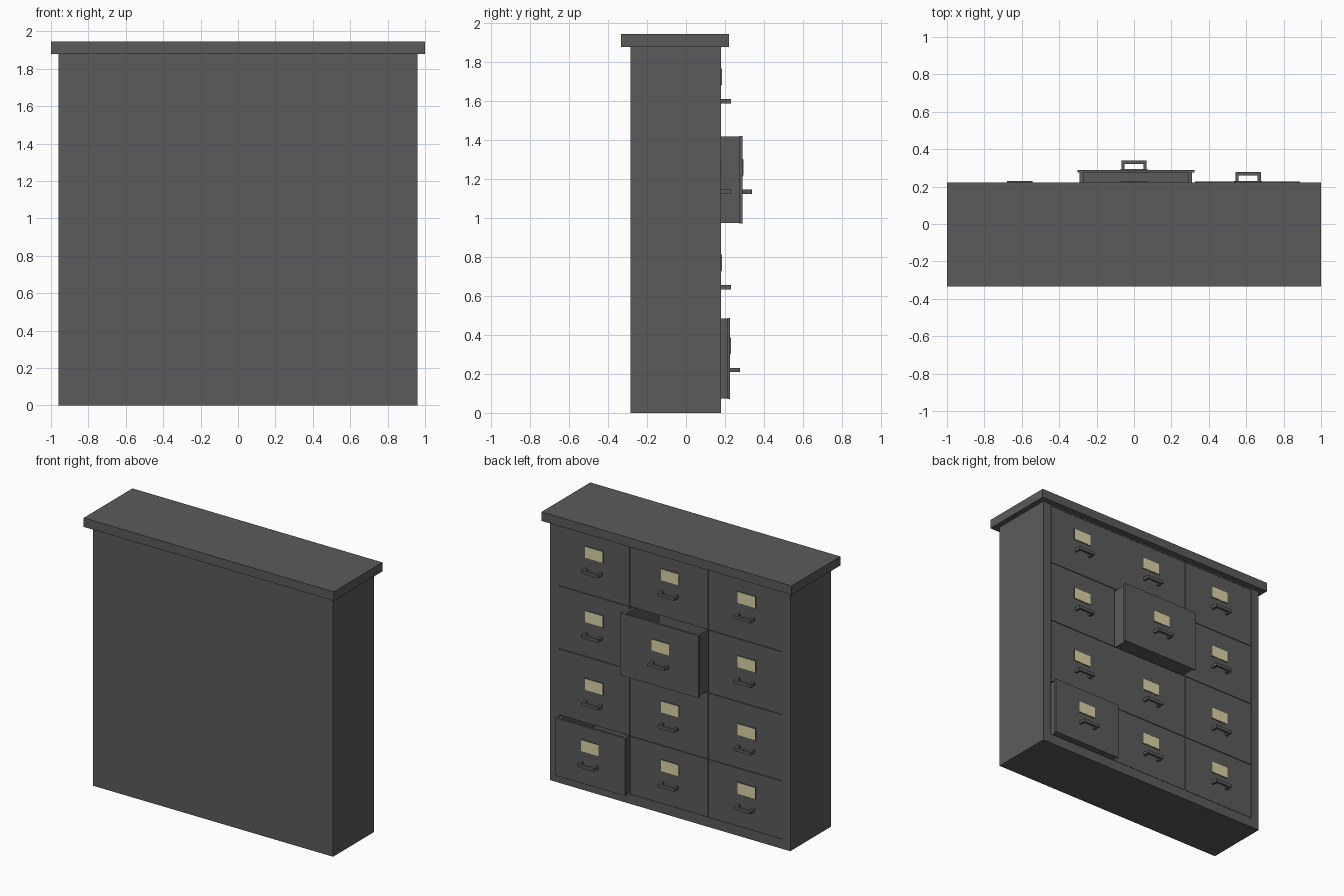
import bpy
import bmesh
from mathutils import Matrix, Vector

cube = bpy.data.objects.get("Cube")
if cube:
    bpy.data.objects.remove(cube, do_unlink=True)


def material(name, rgb):
    m = bpy.data.materials.new(name)
    m.use_nodes = True
    m.diffuse_color = (*rgb, 1)
    m.node_tree.nodes["Principled BSDF"].inputs["Base Color"].default_value = (*rgb, 1)
    return m


GREY = material("dark grey metal", (0.105, 0.105, 0.105))
CARD = material("cream card", (0.72, 0.66, 0.38))


def boxes(name, mat, *spans):
    """One object from boxes, each given as (x0, x1, y0, y1, z0, z1)."""
    bm = bmesh.new()
    for x0, x1, y0, y1, z0, z1 in spans:
        centre = Vector((x0 + x1, y0 + y1, z0 + z1)) / 2
        size = Matrix.Diagonal((x1 - x0, y1 - y0, z1 - z0, 1))
        bmesh.ops.create_cube(bm, size=1, matrix=Matrix.Translation(centre) @ size)
    mesh = bpy.data.meshes.new(name)
    bm.to_mesh(mesh)
    bm.free()
    mesh.materials.append(mat)
    obj = bpy.data.objects.new(name, mesh)
    bpy.context.collection.objects.link(obj)
    return obj


# Cabinet shell, open on the drawer side
BACK, FACE, HEIGHT = -0.285, 0.18, 1.88
COLUMNS = [(-0.895, -0.305, -0.61), (-0.305, 0.325, 0.0), (0.325, 0.89, 0.61)]
ROWS = [(0.07, 0.49, 0.22), (0.49, 0.97, 0.645), (0.97, 1.425, 1.135), (1.425, 1.87, 1.60)]
boxes("cabinet_shell", GREY,
      (-0.96, 0.96, BACK, BACK + 0.03, 0, HEIGHT),
      (-0.96, -0.895, BACK + 0.03, FACE, 0, HEIGHT),
      (0.89, 0.96, BACK + 0.03, FACE, 0, HEIGHT),
      (-0.895, 0.89, BACK + 0.03, FACE, 0, 0.07),
      (-0.895, 0.89, BACK + 0.03, FACE, 1.87, HEIGHT))
boxes("top_slab", GREY, (-1, 1, -0.335, 0.222, HEIGHT, 1.945))


# Drawer: front plate, open box, pull handle and card label
def drawer(name, x0, x1, z0, z1, cx, hz, pull):
    g, wall, plate = 0.002, 0.02, 0.015
    f = FACE + pull
    back, inner = f - 0.42, f - plate
    l, r, b, t = x0 + 0.014, x1 - 0.014, z0 + 0.004, z1 - 0.006
    boxes(name + "_box", GREY,
          (x0 + g, x1 - g, inner, f, z0 + g, z1 - g),
          (l, l + wall, back, inner, b, t),
          (r - wall, r, back, inner, b, t),
          (l + wall, r - wall, back, inner, b, b + wall),
          (l + wall, r - wall, back, back + wall, b + wall, t))
    h, bar = 0.068, 0.018
    boxes(name + "_handle", GREY,
          (cx - h, cx + h, f + 0.032, f + 0.05, hz - 0.011, hz + 0.011),
          (cx - h, cx - h + bar, f, f + 0.032, hz - 0.011, hz + 0.011),
          (cx + h - bar, cx + h, f, f + 0.032, hz - 0.011, hz + 0.011))
    lz = hz + 0.125
    boxes(name + "_label_frame", GREY, (cx - 0.075, cx + 0.075, f, f + 0.002, lz - 0.045, lz + 0.045))
    boxes(name + "_label_card", CARD, (cx - 0.07, cx + 0.07, f, f + 0.004, lz - 0.04, lz + 0.04))


# Grid of drawers, two of them pulled out
PULLED = {(1, 2): 0.11, (2, 0): 0.047}
for c, (x0, x1, cx) in enumerate(COLUMNS):
    for r, (z0, z1, hz) in enumerate(ROWS):
        drawer(f"drawer_column{c + 1}_row{r + 1}", x0, x1, z0, z1, cx, hz, PULLED.get((c, r), 0))
